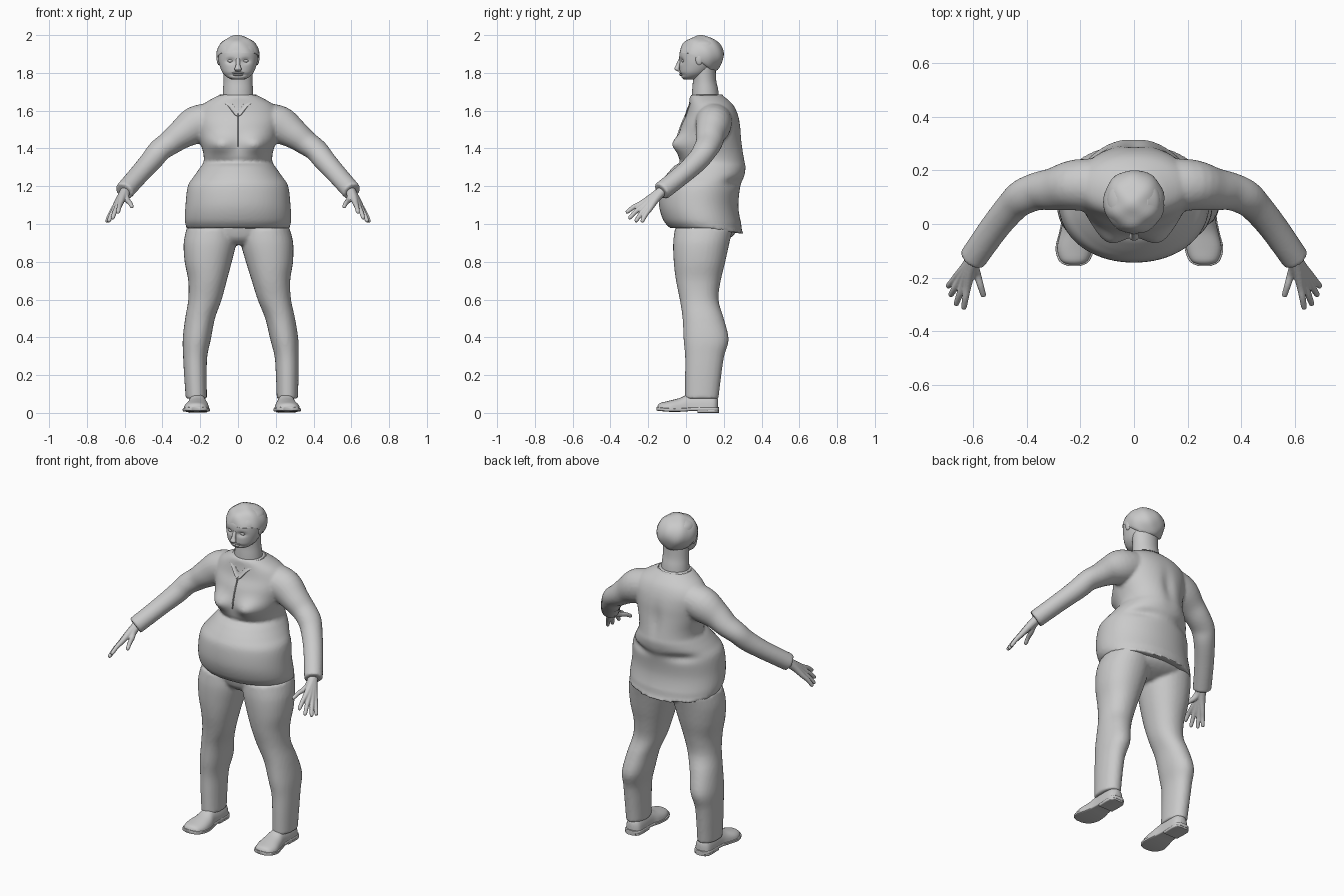
import bpy, bmesh
from math import sin, cos, pi, exp
from mathutils import Vector

if "Cube" in bpy.data.objects:
    bpy.data.objects.remove(bpy.data.objects["Cube"])

grey = bpy.data.materials.new("plain grey")
grey.use_nodes = True
grey.diffuse_color = (0.59, 0.59, 0.59, 1)
grey.node_tree.nodes["Principled BSDF"].inputs["Base Color"].default_value = grey.diffuse_color

X, Y, Z = Vector((1, 0, 0)), Vector((0, 1, 0)), Vector((0, 0, 1))


def spline(stations, steps):
    """Catmull-Rom resampling of tuples."""
    last, out = len(stations) - 1, []
    for i in range(last):
        a, b, c, d = (stations[min(max(i + k, 0), last)] for k in (-1, 0, 1, 2))
        for n in range(steps):
            t = n / steps
            out.append(tuple(q + t / 2 * (r - p + t * (2 * p - 5 * q + 4 * r - s + t * (3 * (q - r) + s - p)))
                             for p, q, r, s in zip(a, b, c, d)))
    return out + [stations[last]]


def loft(bm, stations, sides=24, power=2, axes=None, steps=4, shape=None, capped=True):
    """Skin rings (x, y, z, radius u, radius v); without axes they follow the path."""
    pts, rings = spline(stations, steps), []
    for i, p in enumerate(pts):
        if axes:
            u, v = axes
        else:
            t = Vector(pts[min(i + 1, len(pts) - 1)][:3]) - Vector(pts[max(i - 1, 0)][:3])
            v = t.cross(Z).normalized()
            u = v.cross(t).normalized()
        ring = []
        for k in range(sides):
            c, s = cos(2 * pi * k / sides), sin(2 * pi * k / sides)
            co = (Vector(p[:3]) + u * p[3] * abs(c) ** (2 / power) * (1 if c > 0 else -1)
                  + v * p[4] * abs(s) ** (2 / power) * (1 if s > 0 else -1))
            ring.append(bm.verts.new(shape(co) if shape else co))
        rings.append(ring)
    for a, b in zip(rings, rings[1:]):
        for k in range(sides):
            n = (k + 1) % sides
            bm.faces.new((a[k], a[n], b[n], b[k]))
    if capped:
        bm.faces.new(rings[0])
        bm.faces.new(rings[-1])


def slabs(rows):
    """Rows of height, half width, front y, back y."""
    return [(0, (f + b) / 2, z, w, (b - f) / 2) for z, w, f, b in rows]


def ball(bm, centre, radii):
    made = bmesh.ops.create_uvsphere(bm, u_segments=40, v_segments=28, radius=1)["verts"]
    for v in made:
        v.co = Vector(centre) + Vector([p * r for p, r in zip(v.co, radii)])
    return made


def finish(bm, name, voxel=0, shell=0):
    bmesh.ops.recalc_face_normals(bm, faces=bm.faces)
    mesh = bpy.data.meshes.new(name)
    bm.to_mesh(mesh)
    bm.free()
    mesh.materials.append(grey)
    ob = bpy.data.objects.new(name, mesh)
    bpy.context.collection.objects.link(ob)
    bpy.ops.object.select_all(action='DESELECT')
    ob.select_set(True)
    bpy.context.view_layer.objects.active = ob
    bpy.ops.object.shade_smooth_by_angle(angle=0.8)
    if voxel:
        mod = ob.modifiers.new("fuse", 'REMESH')
        mod.mode, mod.voxel_size, mod.use_smooth_shade = 'VOXEL', voxel, True
        mod = ob.modifiers.new("soften", 'SMOOTH')
        mod.iterations, mod.factor = 2, 0.5
    if shell:
        ob.modifiers.new("thickness", 'SOLIDIFY').thickness = shell


def bump(d, width):
    return exp(-(d / width) ** 2)


# Jacket: torso with chest, belly crease, spine groove, back folds and dipped hem
def torso_shape(p):
    if p.y < 0.1:
        p.y -= 0.05 * bump(abs(p.x) - 0.1, 0.07) * bump(p.z - 1.42, 0.05)
        p.y += 0.012 * bump(p.z - 1.33, 0.012)
    else:
        p.y -= 0.014 * bump(p.x, 0.035) * bump(p.z - 1.42, 0.1)
        p.y -= 0.02 * bump(p.z - 1.22, 0.025) * bump(abs(p.x) - 0.15, 0.08)
    if p.z < 1:
        p.z -= 0.15 * max(0, p.y - 0.1)
    return p


bm = bmesh.new()
loft(bm, slabs([(0.978, 0.272, -0.085, 0.305), (1.02, 0.282, -0.12, 0.288), (1.1, 0.278, -0.143, 0.277),
                (1.2, 0.266, -0.138, 0.288), (1.25, 0.235, -0.112, 0.308), (1.3, 0.2, -0.07, 0.318),
                (1.33, 0.182, -0.04, 0.315), (1.38, 0.185, -0.04, 0.308), (1.45, 0.205, -0.04, 0.298),
                (1.52, 0.22, -0.025, 0.29), (1.58, 0.222, 0.003, 0.275), (1.63, 0.19, 0.015, 0.25),
                (1.67, 0.125, 0.02, 0.208), (1.685, 0.09, 0.028, 0.18)]),
     sides=64, power=2.08, axes=(X, Y), steps=5, shape=torso_shape)
for s in (1, -1):
    loft(bm, [(s * x, y, z, a, b) for x, y, z, a, b in [
        (0.12, 0.145, 1.555, 0.09, 0.1), (0.22, 0.145, 1.525, 0.1, 0.095), (0.3, 0.13, 1.475, 0.079, 0.08),
        (0.36, 0.122, 1.43, 0.066, 0.071), (0.415, 0.1, 1.39, 0.06, 0.067), (0.455, 0.065, 1.34, 0.058, 0.06),
        (0.52, -0.013, 1.267, 0.052, 0.055), (0.604, -0.132, 1.172, 0.05, 0.052)]])
finish(bm, "jacket", voxel=0.01)


# Open collar with a deep front notch, and the front closure
def collar_shape(p):
    dip = bump(p.x, 0.045) * (p.y < 0.1)
    return p - Z * 0.075 * dip - Y * 0.012 * dip


bm = bmesh.new()
loft(bm, slabs([(1.645, 0.125, 0.005, 0.22), (1.668, 0.105, 0.016, 0.205), (1.685, 0.098, 0.02, 0.192)]),
     sides=48, axes=(X, Y), shape=collar_shape, capped=False)
finish(bm, "collar", shell=0.006)
bm = bmesh.new()
loft(bm, [(0, y, z, 0.003, 0.005) for y, z in
          ((0.002, 1.585), (-0.026, 1.52), (-0.048, 1.45), (-0.054, 1.41))], sides=8, axes=(X, Y))
finish(bm, "front_closure")

# Trousers: both legs and the seat fused
bm = bmesh.new()
for s in (1, -1):
    legs = []
    for z, inner, outer, front, back in [
            (0.075, 0.185, 0.297, -0.005, 0.172), (0.2, 0.183, 0.303, -0.005, 0.187),
            (0.3, 0.178, 0.306, -0.005, 0.202), (0.39, 0.157, 0.306, -0.013, 0.226),
            (0.5, 0.133, 0.291, -0.018, 0.2), (0.6, 0.095, 0.272, -0.033, 0.172),
            (0.7, 0.066, 0.27, -0.053, 0.184), (0.8, 0.037, 0.287, -0.065, 0.208),
            (0.9, 0.012, 0.29, -0.068, 0.23), (0.98, 0.01, 0.272, -0.058, 0.25)]:
        lean = 0.022 * (1 - z)
        legs.append((s * (inner + outer) / 2 + lean, (front + back) / 2, z,
                     (outer - inner) / 2, (back - front) / 2))
    loft(bm, legs, sides=32, power=2.15, axes=(X, Y))
loft(bm, slabs([(0.89, 0.1, 0, 0.15), (0.92, 0.2, -0.035, 0.225), (0.96, 0.25, -0.05, 0.265),
                (1.02, 0.25, -0.06, 0.265)]), sides=32, axes=(X, Y))
finish(bm, "trousers", voxel=0.01)


# Shoes with separate soles and heels
def flat_bottom(p):
    p.z = max(p.z, 0.022)
    return p


for s, side in ((1, "left"), (-1, "right")):
    cx = s * 0.235 + 0.02
    bm = bmesh.new()
    loft(bm, [(cx + s * dx, y, 0.022, w, h) for y, dx, w, h in [
        (-0.152, 0.008, 0.02, 0.014), (-0.137, 0.008, 0.05, 0.03), (-0.09, 0.006, 0.066, 0.042),
        (-0.03, 0, 0.06, 0.058), (0.02, 0, 0.05, 0.08), (0.1, 0, 0.05, 0.085),
        (0.15, 0, 0.045, 0.075), (0.17, 0, 0.02, 0.05)]],
         axes=(X, Z), power=2.3, shape=flat_bottom)
    finish(bm, side + "_shoe")
    bm = bmesh.new()
    loft(bm, [(cx + s * dx, y, z, w, 0.01) for y, dx, z, w in [
        (-0.156, 0.008, 0.022, 0.025), (-0.139, 0.008, 0.02, 0.056), (-0.09, 0.006, 0.016, 0.072),
        (-0.03, 0, 0.016, 0.064), (0.04, 0, 0.02, 0.052), (0.15, 0, 0.02, 0.05), (0.176, 0, 0.02, 0.024)]],
         axes=(X, Z), power=6)
    loft(bm, [(cx, y, 0.01, w, 0.01) for y, w in ((0.06, 0.05), (0.15, 0.05), (0.174, 0.024))],
         axes=(X, Z), power=6)
    finish(bm, side + "_sole")

# Hands: each digit runs from the wrist through its knuckle to the tip
digits = [((0.585, -0.19, 1.125), (0.56, -0.272, 1.09)), ((0.622, -0.235, 1.11), (0.636, -0.318, 1.06)),
          ((0.637, -0.225, 1.097), (0.665, -0.303, 1.028)), ((0.65, -0.21, 1.086), (0.686, -0.268, 1.012)),
          ((0.658, -0.192, 1.08), (0.696, -0.235, 1.01))]
for s, side in ((1, "left"), (-1, "right")):
    bm = bmesh.new()
    for knuckle, tip in digits:
        k, t = Vector(knuckle), Vector(tip)
        path = [(Vector((0.592, -0.115, 1.185)), 0.026), (k.lerp(Vector((0.605, -0.14, 1.165)), 0.6), 0.021),
                (k, 0.015), (k.lerp(t, 0.5) + Z * 0.005, 0.0125), (k.lerp(t, 0.92), 0.0105), (t, 0.005)]
        loft(bm, [(s * p.x, p.y, p.z, r, r) for p, r in path], sides=12)
    finish(bm, side + "_hand", voxel=0.004)


# Head and neck with sunken eye sockets
def face_shape(p):
    if p.y < 0.06:
        p.y += 0.014 * bump(abs(p.x) - 0.04, 0.022) * bump(p.z - 1.863, 0.014)
        p.y += 0.008 * bump(p.x, 0.05) * bump(p.z - 1.79, 0.007)
    return p


bm = bmesh.new()
loft(bm, slabs([(1.765, 0.03, -0.01, 0.06), (1.775, 0.055, -0.022, 0.08), (1.8, 0.081, -0.032, 0.12),
                (1.84, 0.098, -0.034, 0.155), (1.88, 0.106, -0.036, 0.18), (1.92, 0.106, -0.03, 0.185),
                (1.96, 0.09, 0, 0.17), (1.985, 0.05, 0.035, 0.13)]),
     sides=56, power=2.1, axes=(X, Y), steps=6, shape=face_shape)
loft(bm, slabs([(1.6, 0.085, 0.028, 0.18), (1.7, 0.08, 0.032, 0.172), (1.76, 0.077, 0.036, 0.16),
                (1.83, 0.08, 0.03, 0.157)]), sides=32, axes=(X, Y))
finish(bm, "head_and_neck")

# Nose, lips, eyes and ears
bm = bmesh.new()
loft(bm, [(0, -0.03, 1.875, 0.01, 0.008), (0, -0.042, 1.84, 0.012, 0.012),
          (0, -0.048, 1.82, 0.019, 0.014), (0, -0.035, 1.808, 0.012, 0.01)], sides=16, axes=(X, Y))
finish(bm, "nose")
bm = bmesh.new()
for z, w in ((1.8, 0.032), (1.789, 0.027)):
    ball(bm, (0, -0.025, z), (w, 0.011, 0.006))
finish(bm, "lips")
for s, side in ((1, "left"), (-1, "right")):
    bm = bmesh.new()
    ball(bm, (s * 0.04, -0.012, 1.863), (0.016, 0.012, 0.008))
    finish(bm, side + "_eye")
    bm = bmesh.new()
    ball(bm, (s * 0.102, 0.07, 1.875), (0.011, 0.02, 0.033))
    finish(bm, side + "_ear")

# Hair: lumpy cap whose underside is lifted to a hairline sloping down to the nape
bm = bmesh.new()
for v in ball(bm, (0, 0.082, 1.893), (0.115, 0.119, 0.105)):
    v.co += (v.co - Vector((0, 0.08, 1.89))) * 0.03 * sin(45 * v.co.x + 2) * sin(60 * v.co.y + 30 * v.co.z)
    slope = min(max(v.co.y / 0.16, 0), 1)
    v.co.z = max(v.co.z, 1.905 - 0.095 * slope * slope * (3 - 2 * slope))
finish(bm, "hair")
